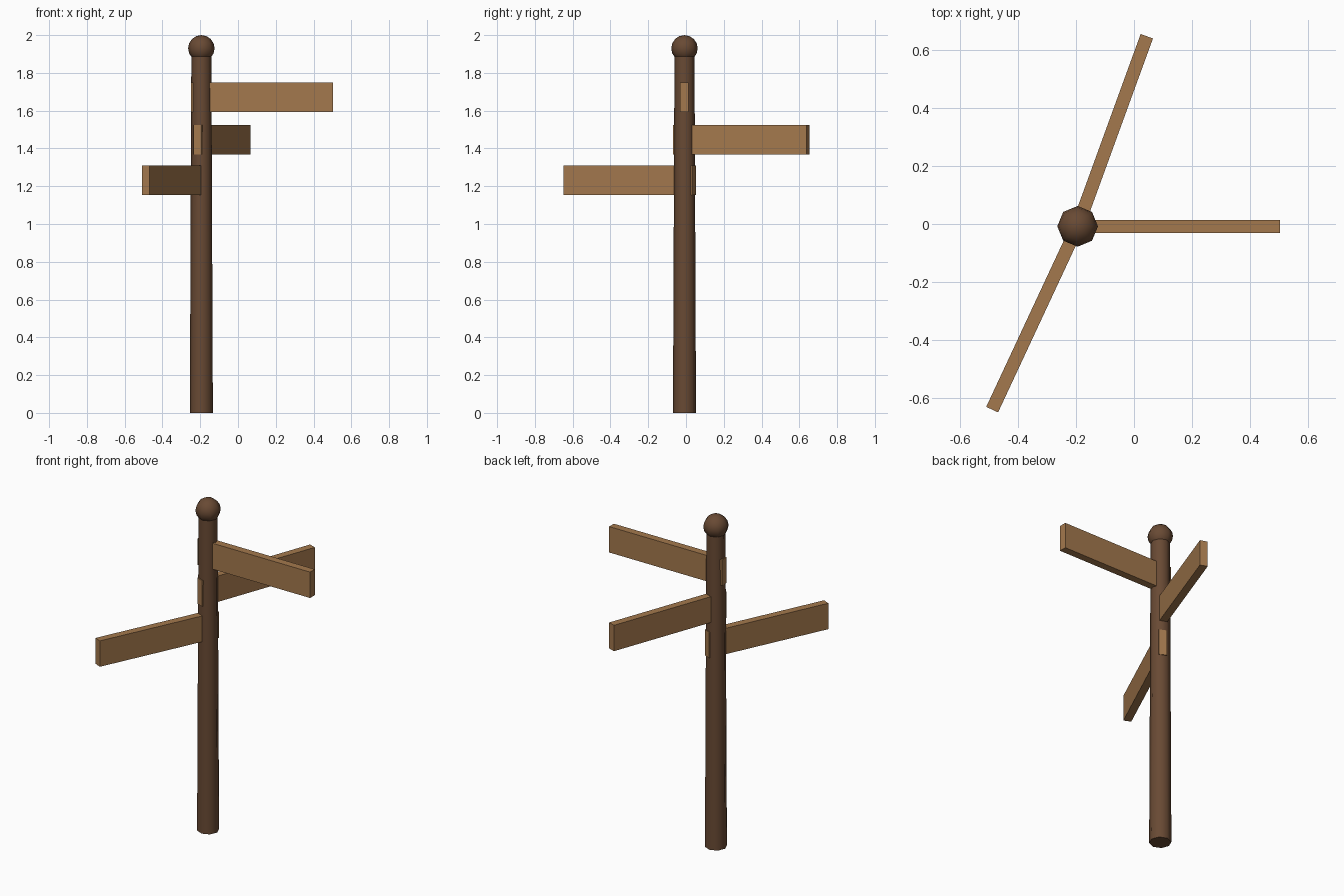
import bpy
from math import radians, cos, sin

if "Cube" in bpy.data.objects:
    bpy.data.objects.remove(bpy.data.objects["Cube"])

PX, PY = -0.194, -0.008   # post axis


def material(name, color):
    m = bpy.data.materials.new(name)
    m.diffuse_color = (*color, 1)
    m.use_nodes = True
    m.node_tree.nodes["Principled BSDF"].inputs["Base Color"].default_value = m.diffuse_color
    return m


dark_wood = material("dark_wood", (0.14, 0.068, 0.034))
light_wood = material("light_wood", (0.37, 0.19, 0.075))


def finish(name, mat, smooth=False):
    ob = bpy.context.object
    ob.name = name
    ob.data.materials.append(mat)
    if smooth:
        bpy.ops.object.shade_smooth_by_angle(angle=radians(60))
    return ob


# Tapered post
bpy.ops.mesh.primitive_cone_add(vertices=8, radius1=0.061, radius2=0.053,
                                depth=1.9, location=(PX, PY, 0.95))
finish("post", dark_wood, True)

# Ball finial
bpy.ops.mesh.primitive_uv_sphere_add(segments=8, ring_count=8, radius=0.07,
                                     location=(PX, PY, 1.93))
finish("finial", dark_wood, True)

# Direction boards: height of centre, heading
LENGTH, OFFSET = 0.752, 0.32
for i, (z, heading) in enumerate([(1.67, 0), (1.447, 70), (1.232, 245)]):
    a = radians(heading)
    bpy.ops.mesh.primitive_cube_add(
        size=1, rotation=(0, 0, a),
        location=(PX + OFFSET * cos(a), PY + OFFSET * sin(a), z))
    board = finish(f"direction_board_{i + 1}", light_wood)
    board.scale = (LENGTH, 0.045, 0.156)
